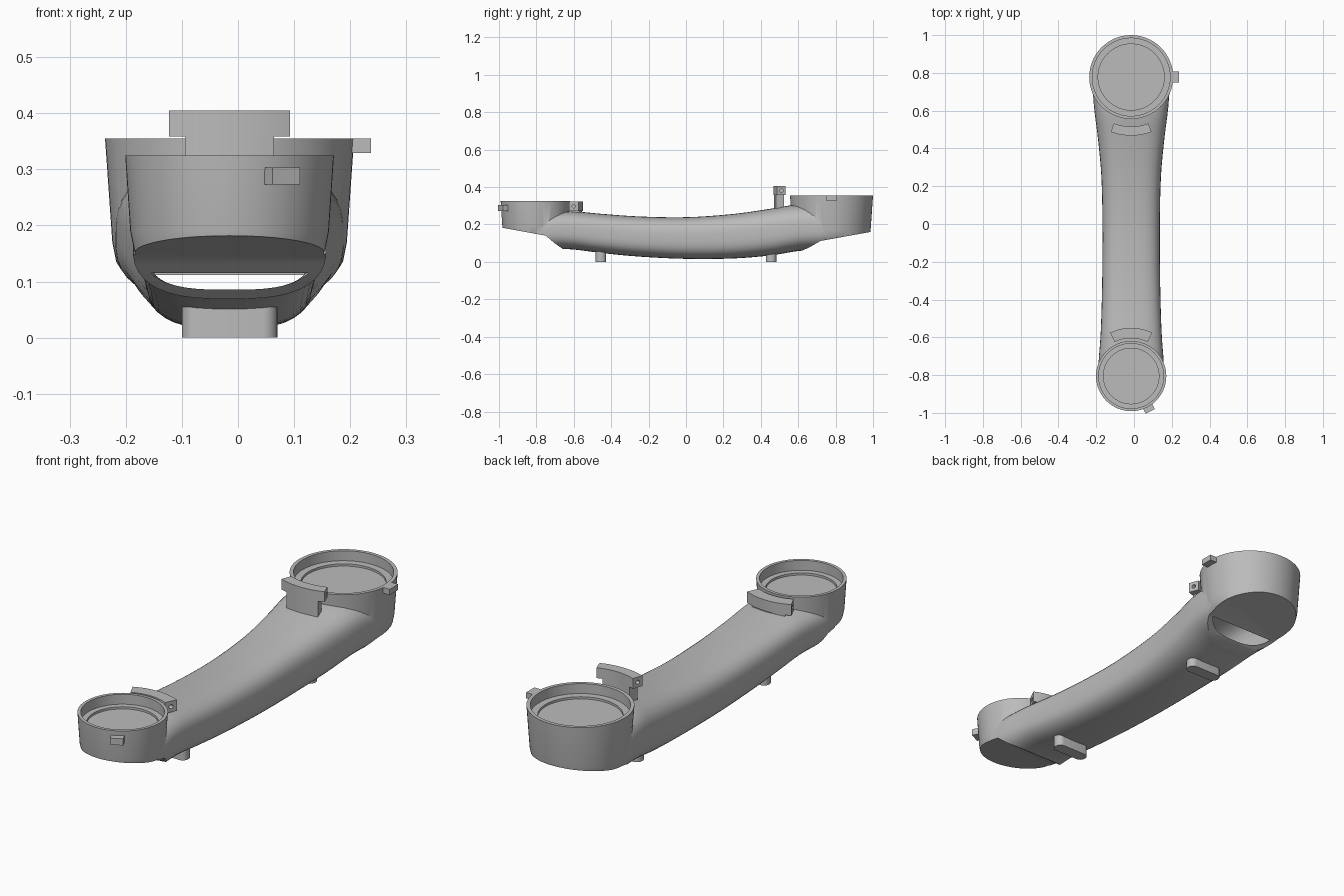
import bpy, bmesh, math
from mathutils import Matrix, Vector

cube = bpy.data.objects.get("Cube")
if cube:
    bpy.data.objects.remove(cube)

GREY = (0.5, 0.5, 0.5, 1)
mat = bpy.data.materials.new("plain grey")
mat.use_nodes = True
mat.diffuse_color = GREY
mat.node_tree.nodes["Principled BSDF"].inputs["Base Color"].default_value = GREY

CX = -0.015  # centre line of the link


def finish(name, bm):
    bmesh.ops.recalc_face_normals(bm, faces=bm.faces)
    mesh = bpy.data.meshes.new(name)
    bm.to_mesh(mesh)
    bm.free()
    obj = bpy.data.objects.new(name, mesh)
    bpy.context.collection.objects.link(obj)
    mesh.materials.append(mat)
    return obj


def skin(bm, rings, caps=True):
    loops = [[bm.verts.new(p) for p in ring] for ring in rings]
    n = len(loops[0])
    for a, b in zip(loops, loops[1:]):
        for i in range(n):
            j = (i + 1) % n
            bm.faces.new((a[i], a[j], b[j], b[i]))
    if caps:
        bm.faces.new(loops[0])
        bm.faces.new(loops[-1])


def lathe(name, cy, profile, n=64):
    """Turn (radius, z) pairs round a vertical axis."""
    bm = bmesh.new()
    turn = [2 * math.pi * i / n for i in range(n)]
    skin(bm, [[(CX + r * math.cos(t), cy + r * math.sin(t), z) for t in turn]
              for r, z in profile])
    return finish(name, bm)


def tube(name, sections, n=40):
    """Skin rounded box sections given as (y, half width, bottom, top)."""
    bm = bmesh.new()
    rings = []
    for y, w, zb, zt in sections:
        ring = []
        for i in range(n):
            t = 2 * math.pi * (i + 0.5) / n
            c, s = math.cos(t), math.sin(t)
            x = math.copysign(abs(c) ** 0.68, c) * w
            z = math.copysign(abs(s) ** 0.68, s) * (zt - zb) / 2
            ring.append((CX + x, y, (zb + zt) / 2 + z))
        rings.append(ring)
    skin(bm, rings)
    return finish(name, bm)


def smooth_sections(keys, steps=4):
    """Catmull-Rom interpolation through the key sections."""
    k = [Vector(s) for s in keys]
    k = [2 * k[0] - k[1]] + k + [2 * k[-1] - k[-2]]
    out = []
    for a, b, c, d in zip(k, k[1:], k[2:], k[3:]):
        for i in range(steps):
            t = i / steps
            out.append(0.5 * (2 * b + (c - a) * t + (2 * a - 5 * b + 4 * c - d) * t * t
                              + (3 * b - a - 3 * c + d) * t ** 3))
    return out + [k[-2]]


def prism(name, points, axis, lo, hi):
    """Extrude a flat outline along x (points are y, z) or z (points are x, y)."""
    bm = bmesh.new()
    place = (lambda p, h: (h, *p)) if axis == "x" else (lambda p, h: (*p, h))
    skin(bm, [[place(p, h) for p in points] for h in (lo, hi)])
    return finish(name, bm)


def carve(obj, other, operation="DIFFERENCE"):
    mod = obj.modifiers.new("cut", "BOOLEAN")
    mod.operation, mod.object, mod.solver = operation, other, "EXACT"
    bpy.context.view_layer.objects.active = obj
    bpy.ops.object.modifier_apply(modifier=mod.name)
    bpy.data.objects.remove(other)


def box(name, centre, size, spin=0, bevel=0):
    bm = bmesh.new()
    bmesh.ops.create_cube(bm, size=1, matrix=Matrix.Diagonal((*size, 1)))
    if bevel:
        upright = [e for e in bm.edges if abs(e.verts[0].co.z - e.verts[1].co.z) > 1e-4]
        bmesh.ops.bevel(bm, geom=upright, offset=bevel, segments=6, profile=0.5, affect="EDGES")
    obj = finish(name, bm)
    obj.location, obj.rotation_euler.z = centre, spin
    return obj


# Curved arm and the two solid end housings
keys = [(-0.80, 0.172, 0.07, 0.255), (-0.72, 0.172, 0.07, 0.268), (-0.6, 0.163, 0.066, 0.27),
        (-0.45, 0.157, 0.047, 0.257), (-0.25, 0.153, 0.028, 0.243), (0, 0.152, 0.016, 0.239),
        (0.25, 0.158, 0.018, 0.256), (0.45, 0.176, 0.034, 0.284), (0.6, 0.195, 0.058, 0.307),
        (0.72, 0.204, 0.065, 0.3), (0.8, 0.202, 0.08, 0.28)]
body = tube("arm_body", smooth_sections(keys))
BIG, SMALL = 0.778, -0.805
carve(body, lathe("big_housing", BIG, [(0.14, 0.07), (0.18, 0.1), (0.202, 0.135), (0.209, 0.17),
                                       (0.222, 0.355)]), "UNION")
carve(body, lathe("small_housing", SMALL, [(0.13, 0.1), (0.155, 0.125), (0.17, 0.155),
                                           (0.177, 0.19), (0.186, 0.325)]), "UNION")

# Sloping undersides of both ends
carve(body, prism("big_trim", [(0.61, 0.055), (0.66, 0.078), (0.72, 0.112), (0.97, 0.157),
                               (1.1, 0.18), (1.1, -0.1), (0.61, -0.1)], "x", -0.5, 0.5))
carve(body, prism("small_trim", [(-0.66, 0.07), (-0.7, 0.098), (-0.75, 0.14), (-0.97, 0.18),
                                 (-1.1, 0.2), (-1.1, -0.1), (-0.66, -0.1)], "x", -0.5, 0.5))

# Hollow inside, opening beneath each end
inner = [(y, w - 0.018, zb + 0.016, zt - 0.035) for y, w, zb, zt in keys[1:-1]]
carve(body, tube("hollow", smooth_sections(inner)))

# Stepped round recesses in the ends
for cy, top, r1, r2 in ((BIG, 0.355, 0.206, 0.175), (SMALL, 0.325, 0.172, 0.147)):
    carve(body, lathe("recess", cy, [(r2, top - 0.055), (r2, top - 0.045),
                                     (r1, top - 0.045), (r1, top + 0.1)]))


# Curved brackets with bored ears
def bracket(name, cy, sign, r0, r1, angle, z0, z1, stem_r, stem_angle, stem_z):
    def arc(ra, rb, half):
        ts = [half * (i / 8 - 1) for i in range(17)]
        return ([(CX + ra * math.sin(t), cy + sign * ra * math.cos(t)) for t in ts]
                + [(CX + rb * math.sin(t), cy + sign * rb * math.cos(t)) for t in reversed(ts)])
    obj = prism(name, arc(r0, r1, angle), "z", z0, z1)
    hole = [((r0 + r1) / 2 * math.cos(angle) * sign + cy + 0.009 * math.cos(a),
             (z0 + z1) / 2 + 0.009 * math.sin(a)) for a in (math.pi * i / 8 for i in range(16))]
    for side in (-1, 1):
        x = CX + side * r1 * math.sin(angle)
        carve(obj, prism("bore", hole, "x", x - 0.03, x + 0.03))
    prism(name + "_stem", arc(r0 + 0.002, stem_r, stem_angle), "z", stem_z, z1 - 0.001)


bracket("big_bracket", BIG, -1, 0.262, 0.31, 0.355, 0.358, 0.405, 0.308, 0.26, 0.26)
bracket("small_bracket", SMALL, 1, 0.2, 0.255, 0.45, 0.272, 0.322, 0.25, 0.34, 0.24)

# Side tabs and underside feet
box("big_side_tab", (0.218, BIG, 0.342), (0.038, 0.06, 0.026))
box("small_side_tab", (0.077, -0.975, 0.288), (0.055, 0.038, 0.03), 0.47)
for name, y in (("front_foot", -0.455), ("rear_foot", 0.455)):
    box(name, (CX, y, 0.03), (0.17, 0.056, 0.06), 0, 0.026)

# Smooth shading with crisp rims
bpy.ops.object.select_all(action="DESELECT")
for obj in bpy.context.collection.objects:
    if obj.type == "MESH" and obj.data.materials and obj.data.materials[0] == mat:
        obj.select_set(True)
        bpy.context.view_layer.objects.active = obj
bpy.ops.object.shade_smooth_by_angle(angle=math.radians(32))
